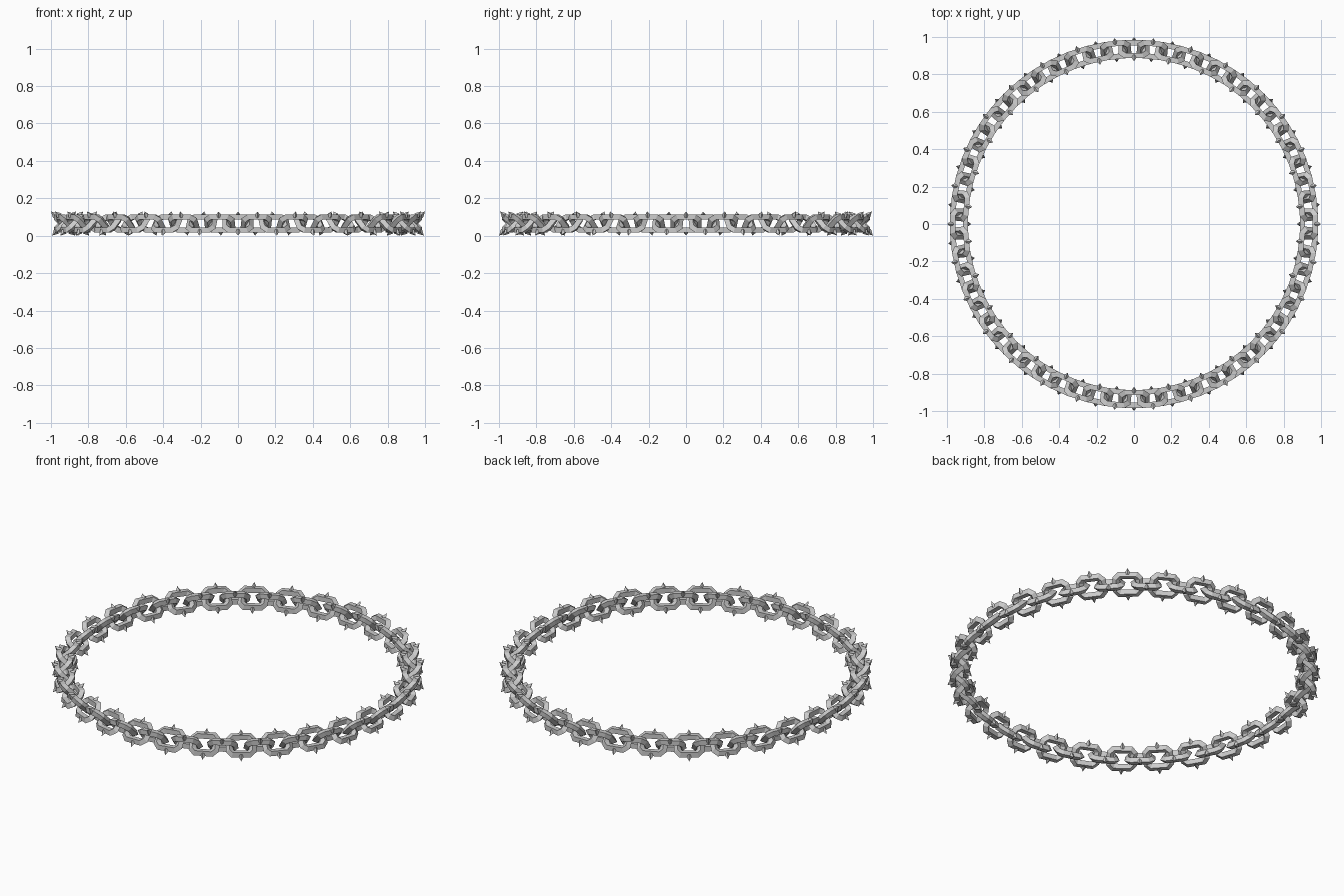
import bpy, bmesh, math
from mathutils import Vector, Matrix

if "Cube" in bpy.data.objects:
    bpy.data.objects.remove(bpy.data.objects["Cube"])

N = 60            # links in the ring
R = 0.935         # ring radius
ZC = 0.065        # height of the ring's centre line
T = 0.020         # bar half diagonal
L, W, C = 0.062, 0.049, 0.018   # half length, half width, corner chamfer


def link_mesh():
    bm = bmesh.new()
    # chamfered rectangular loop, swept with a diamond section
    path = [(L, -W + C), (L, W - C), (L - C, W), (-L + C, W),
            (-L, W - C), (-L, -W + C), (-L + C, -W), (L - C, -W)]
    pts = [Vector((x, y, 0)) for x, y in path]
    rings = []
    n = len(pts)
    for i, p in enumerate(pts):
        a = (p - pts[i - 1]).normalized()
        b = (pts[(i + 1) % n] - p).normalized()
        t = (a + b).normalized()
        out = Vector((t.y, -t.x, 0)) / t.dot(a)
        ring = []
        for k in range(4):
            ang = math.tau * k / 4
            ring.append(bm.verts.new(p + out * T * math.cos(ang)
                                     + Vector((0, 0, T * math.sin(ang)))))
        rings.append(ring)
    for i in range(n):
        r0, r1 = rings[i], rings[(i + 1) % n]
        for k in range(4):
            m = (k + 1) % 4
            bm.faces.new((r0[k], r1[k], r1[m], r0[m]))
    # four-sided spike in the middle of each long side
    for s in (1, -1):
        mat = (Matrix.Translation((0, s * (W + 0.0255), 0))
               @ Matrix.Rotation(-s * math.pi / 2, 4, 'X'))
        bmesh.ops.create_cone(bm, cap_ends=True, segments=4, radius1=0.018,
                              radius2=0, depth=0.033, matrix=mat)
    bmesh.ops.recalc_face_normals(bm, faces=bm.faces)
    me = bpy.data.meshes.new("chain_link")
    bm.to_mesh(me)
    bm.free()
    return me


# links around the ring, tilted alternately either way
mesh = link_mesh()
for i in range(N):
    a = math.tau * i / N
    tilt = math.radians(45 if i % 2 == 0 else -45)
    ob = bpy.data.objects.new(f"chain_link_{i + 1}", mesh)
    bpy.context.collection.objects.link(ob)
    ob.matrix_world = (Matrix.Rotation(a, 4, 'Z')
                       @ Matrix.Translation((R, 0, ZC))
                       @ Matrix.Rotation(-math.pi / 2, 4, 'Z')
                       @ Matrix.Rotation(tilt, 4, 'X'))
